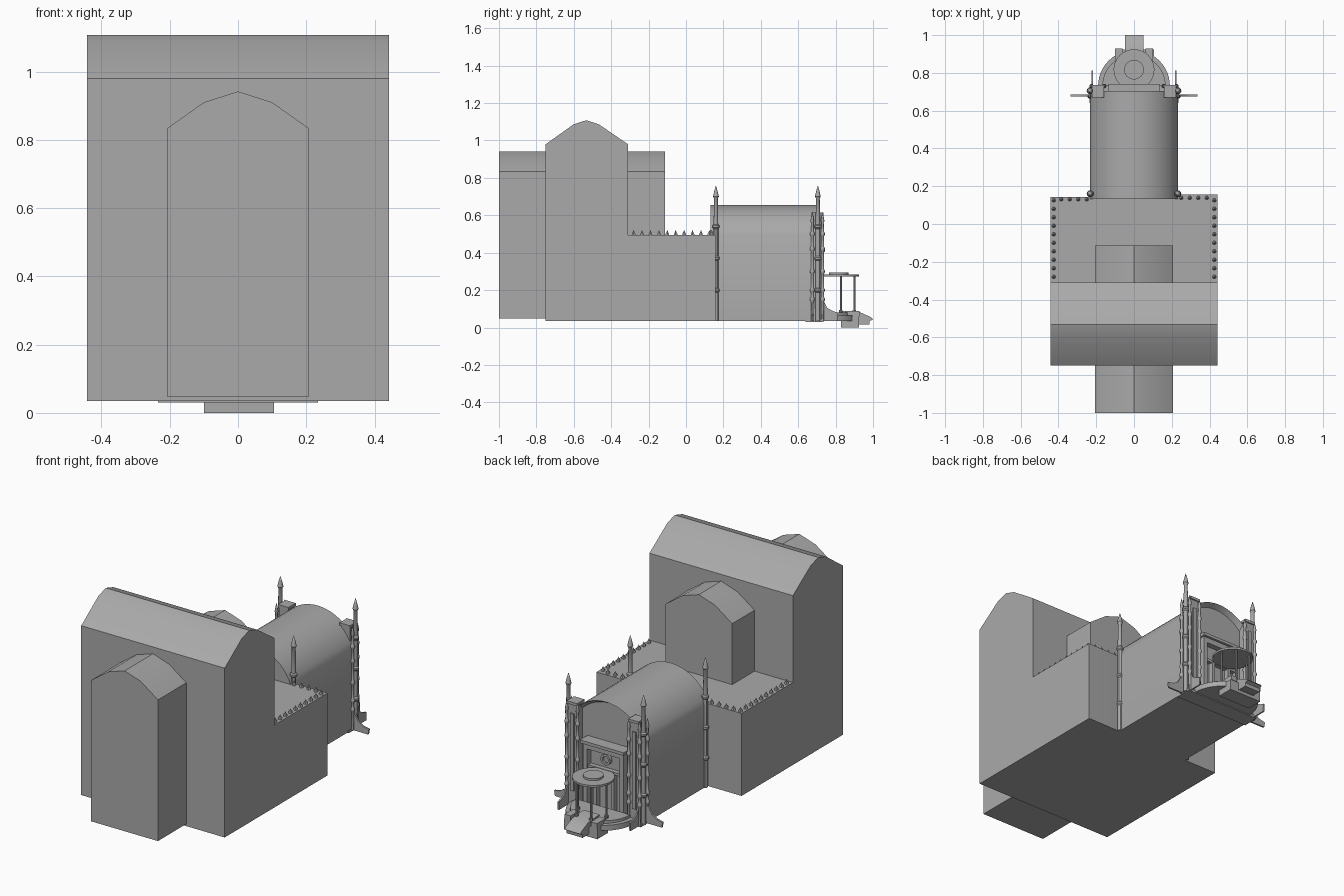
import bpy, bmesh, math
from mathutils import Matrix, Vector

cube = bpy.data.objects.get("Cube")
if cube:
    bpy.data.objects.remove(cube, do_unlink=True)

stone = bpy.data.materials.new("grey_stone")
stone.use_nodes = True
stone.diffuse_color = (0.4, 0.4, 0.4, 1)
bsdf = next(n for n in stone.node_tree.nodes if n.type == "BSDF_PRINCIPLED")
bsdf.inputs["Base Color"].default_value = (0.4, 0.4, 0.4, 1)
parts = []


def finish(name, bm):
    bmesh.ops.recalc_face_normals(bm, faces=bm.faces[:])
    mesh = bpy.data.meshes.new(name)
    bm.to_mesh(mesh)
    bm.free()
    mesh.materials.append(stone)
    ob = bpy.data.objects.new(name, mesh)
    bpy.context.collection.objects.link(ob)
    parts.append(ob)
    return ob


def prism_mesh(points, axis, a, b):
    """Closed outline in the plane across the axis, extruded from a to b."""
    place = {"x": lambda p: (a, p[0], p[1]),
             "y": lambda p: (p[0], a, p[1]),
             "z": lambda p: (p[0], p[1], a)}[axis]
    bm = bmesh.new()
    face = bm.faces.new([bm.verts.new(place(p)) for p in points])
    new = bmesh.ops.extrude_face_region(bm, geom=[face])["geom"]
    step = Vector([(b - a) * (axis == k) for k in "xyz"])
    bmesh.ops.translate(bm, vec=step, verts=[v for v in new if isinstance(v, bmesh.types.BMVert)])
    bmesh.ops.recalc_face_normals(bm, faces=bm.faces[:])
    return bm


def prism(name, points, axis, a, b):
    return finish(name, prism_mesh(points, axis, a, b))


def box(name, x0, x1, y0, y1, z0, z1):
    return prism(name, [(x0, y0), (x1, y0), (x1, y1), (x0, y1)], "z", z0, z1)


def lathe(name, profile, x, y, steps=12, turn=None):
    """Radius and height pairs spun around a vertical axis."""
    bm = bmesh.new()
    verts = [bm.verts.new((r, 0, z)) for r, z in profile]
    edges = [bm.edges.new(pair) for pair in zip(verts, verts[1:])]
    bmesh.ops.spin(bm, geom=verts + edges, cent=(0, 0, 0), axis=(0, 0, 1),
                   angle=math.tau, steps=steps, use_duplicate=False)
    bmesh.ops.remove_doubles(bm, verts=bm.verts[:], dist=1e-5)
    if turn:
        bmesh.ops.transform(bm, matrix=turn, verts=bm.verts[:])
    bmesh.ops.translate(bm, vec=(x, y, 0), verts=bm.verts[:])
    return finish(name, bm)


def disc(name, r, z0, z1, x, y, steps=32):
    return lathe(name, [(0, z0), (r, z0), (r, z1), (0, z1)], x, y, steps)


def ringed_shaft(name, x, y, r, base, shoulder, tip, rings):
    """Slim shaft with collars and a pointed cap."""
    prof = [(0, base), (r, base)]
    for z in rings:
        prof += [(r, z - .012), (r * 1.5, z - .005), (r * 1.5, z + .005), (r, z + .012)]
    prof += [(r * .8, shoulder - .01), (r * 1.25, shoulder), (r * .7, shoulder + (tip - shoulder) * .5), (0, tip)]
    return lathe(name, prof, x, y)


# Main bodies
FLOOR = 0.035
prism("transverse_hall", [(-.75, FLOOR), (-.31, FLOOR), (-.31, .98), (-.467, 1.087),
                          (-.533, 1.108), (-.6, 1.087), (-.75, .98)], "x", -.443, .443)
prism("axial_hall", [(-.206, .047), (.206, .047), (.206, .835), (.1, .91), (0, .942),
                     (-.1, .91), (-.206, .835)], "y", -1, -.113)
prism("low_block", [(-.443, -.32), (.443, -.32), (.443, .157), (.22, .155),
                    (.08, .143), (-.443, .143)], "z", FLOOR, .495)

# Vaulted entrance hall with a recessed end wall
HALF, SPRING, RISE = .232, .495, .16
radius = (HALF ** 2 + RISE ** 2) / (2 * RISE)
sweep = math.asin(HALF / radius)
arch = [(radius * math.sin(sweep * t / 10), SPRING + RISE - radius + radius * math.cos(sweep * t / 10))
        for t in range(10, -11, -1)]
bm = prism_mesh([(-HALF, FLOOR), (HALF, FLOOR)] + arch, "y", .132, .705)
end = max(bm.faces, key=lambda f: f.calc_center_median().y)
bmesh.ops.inset_individual(bm, faces=[end], thickness=.018, depth=-.03)
finish("vaulted_hall", bm)
box("entrance_floor", -.235, .235, .64, .735, .03, .045)

# Roof edge spikes
spike = [(0, .49), (.011, .49), (.011, .5), (.004, .512), (0, .522)]
for s in (-1, 1):
    for i in range(10):
        lathe("side_spike", spike, s * .425, -.28 + i * .045, 6)
    for i in range(4):
        lathe("end_spike", spike, s * (.385 - i * .045), .13 + (.008 if s > 0 else 0), 6)

# Corner spires, pinnacles, pilasters and scrolls
for s in (-1, 1):
    for y, label in ((.16, "rear_spire"), (.705, "entrance_spire")):
        ringed_shaft(label, s * .232, y, .0125, FLOOR, .7, .76, (.2, .37, .54))
    for x, y in ((.235, .675), (.225, .73), (.158, .73)):
        ringed_shaft("pinnacle", s * x, y, .008, FLOOR, .57, .62, (.15, .2, .3, .42, .5))
    box("pilaster", s * .165, s * .218, .675, .728, FLOOR, .6)
    box("pilaster_cap", s * .158, s * .222, .67, .735, .6, .615)
    box("pilaster_panel", s * .18, s * .203, .72, .735, .12, .55)
    prism("side_scroll", [(s * x, z) for x, z in ((.23, FLOOR), (.33, FLOOR), (.335, .065), (.3, .072),
          (.27, .09), (.25, .125), (.23, .14))], "y", .675, .685)
    prism("forward_scroll", [(.72, FLOOR), (.81, FLOOR), (.812, .08), (.785, .088), (.755, .105),
          (.738, .14), (.72, .14)], "x", s * .217, s * .225)

# Portal
box("portal_cornice", -.135, .135, .67, .742, .405, .422)
box("portal_frieze", -.125, .125, .67, .728, .375, .405)
box("portal_wall", -.12, .12, .665, .695, FLOOR, .38)
for s in (-1, 1):
    box("portal_jamb", s * .1, s * .125, .67, .728, FLOOR, .375)
    box("door_post", s * .045, s * .062, .67, .725, FLOOR, .27)
box("door_lintel", -.1, .1, .67, .72, .27, .285)
flip = Matrix.Rotation(-math.pi / 2, 4, "X")
ring = lathe("roundel", [(0, 0), (.018, 0), (.018, .012), (.03, .012), (.03, -.012), (0, -.012)], 0, .7, 20, flip)
ring.location.z = .335

# Round terrace
terrace = [(.19 * math.cos(math.pi * i / 24), .73 + .19 * math.sin(math.pi * i / 24)) for i in range(25)]
prism("terrace", terrace, "z", FLOOR, .065)
prism("terrace_step", [(x * .88, .73 + (y - .73) * .88) for x, y in terrace], "z", .065, .08)

# Entrance steps
box("step_base", -.1, .105, .83, .925, 0, .06)
prism("stair", [(.83, .06), (.93, .015), (.98, .015), (.982, .035), (1, .043), (.99, .055),
                (.93, .082), (.83, .088)], "x", -.048, .05)
for s in (-1, 1):
    box("stair_pier", s * .062, s * .1, .85, .928, .06, .088)

# Round canopy
disc("canopy", .108, .272, .283, 0, .817)
disc("canopy_crown", .052, .283, .294, 0, .817)
for s in (-1, 1):
    for x, y in ((.088, .828), (.045, .9)):
        disc("canopy_post", .0055, .06, .275, s * x, y, 10)
        disc("post_foot", .01, .06, .095, s * x, y, 10)

# Smooth the curves, keep the edges crisp
bpy.ops.object.select_all(action="DESELECT")
for ob in parts:
    ob.select_set(True)
bpy.context.view_layer.objects.active = parts[0]
bpy.ops.object.shade_smooth_by_angle(angle=math.radians(30))
